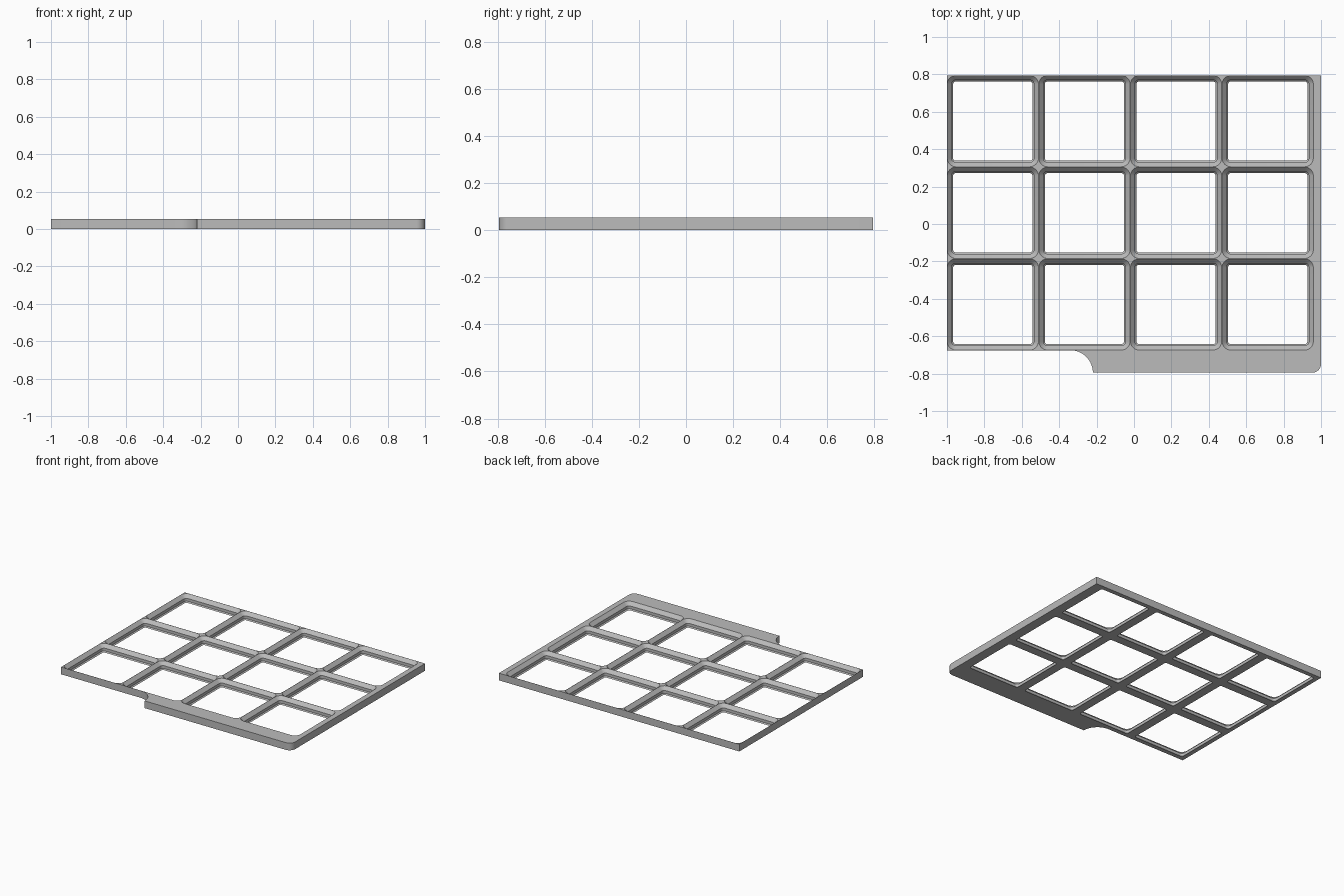
import bpy, bmesh
from math import cos, sin, pi

cube = bpy.data.objects.get("Cube")
if cube:
    bpy.data.objects.remove(cube, do_unlink=True)

MM = 0.49 / 42            # one cell pitch is 0.49
PITCH, HEIGHT = 0.49, 4.65 * MM
LEFT, BACK, FRONT = -1.0, 0.795, -0.795
GRID_FRONT = BACK - 3 * PITCH

grey = bpy.data.materials.new("grey plastic")
grey.use_nodes = True
colour = (0.5, 0.5, 0.5, 1)
grey.diffuse_color = colour
grey.node_tree.nodes["Principled BSDF"].inputs["Base Color"].default_value = colour


def arc(cx, cy, r, start, end, steps=8):
    return [(cx + r * cos(start + (end - start) * i / steps),
             cy + r * sin(start + (end - start) * i / steps)) for i in range(steps + 1)]


def rounded_square(cx, cy, half, r):
    pts = []
    for k, (sx, sy) in enumerate([(1, 1), (-1, 1), (-1, -1), (1, -1)]):
        pts += arc(cx + sx * (half - r), cy + sy * (half - r), r, k * pi / 2, (k + 1) * pi / 2)
    return pts


def loft(bm, layers):
    """Skin a stack of (outline, z) layers and cap both ends."""
    rings = [[bm.verts.new((x, y, z)) for x, y in pts] for pts, z in layers]
    n = len(rings[0])
    for a, b in zip(rings, rings[1:]):
        for i in range(n):
            j = (i + 1) % n
            bm.faces.new((a[i], a[j], b[j], b[i]))
    bm.faces.new(rings[0][::-1])
    bm.faces.new(rings[-1])


def finish(bm, name):
    mesh = bpy.data.meshes.new(name)
    bmesh.ops.recalc_face_normals(bm, faces=bm.faces)
    bm.to_mesh(mesh)
    bm.free()
    obj = bpy.data.objects.new(name, mesh)
    bpy.context.collection.objects.link(obj)
    mesh.materials.append(grey)
    return obj


# Plate: grid area with a side strip and a front ledge that ends in a cove
cove, corner = 0.12, 4 * MM
outline = [(LEFT, BACK), (LEFT, GRID_FRONT)]
outline += arc(-0.22 - cove, FRONT, cove, pi / 2, 0, 16)
outline += arc(1 - corner, FRONT + corner, corner, -pi / 2, 0)
outline += [(1, BACK)]
bm = bmesh.new()
loft(bm, [(outline, 0), (outline, HEIGHT)])
plate = finish(bm, "grid_baseplate")

# Sockets: chamfer, straight wall, wide chamfer up to a thin ridge
top_half = PITCH / 2 - 0.001
steps = [(2.85, 1.15, -1), (2.85, 1.15, 0), (2.15, 1.85, 0.7), (2.15, 1.85, 2.5)]
bm = bmesh.new()
for col in range(4):
    for row in range(3):
        cx, cy = LEFT + (col + 0.5) * PITCH, BACK - (row + 0.5) * PITCH
        layers = [(rounded_square(cx, cy, PITCH / 2 - inset * MM, r * MM), z * MM)
                  for inset, r, z in steps]
        rim = rounded_square(cx, cy, top_half, 4 * MM)
        layers += [(rim, HEIGHT), (rim, HEIGHT + 0.02)]
        loft(bm, layers)
cutter = finish(bm, "socket_cutter")
cutter.hide_render = True

cut = plate.modifiers.new("sockets", 'BOOLEAN')
cut.operation, cut.solver, cut.object = 'DIFFERENCE', 'EXACT', cutter
bpy.ops.object.select_all(action='DESELECT')
plate.select_set(True)
bpy.context.view_layer.objects.active = plate
bpy.ops.object.modifier_apply(modifier=cut.name)
bpy.data.objects.remove(cutter, do_unlink=True)
bpy.ops.object.shade_smooth_by_angle(angle=pi / 7)
